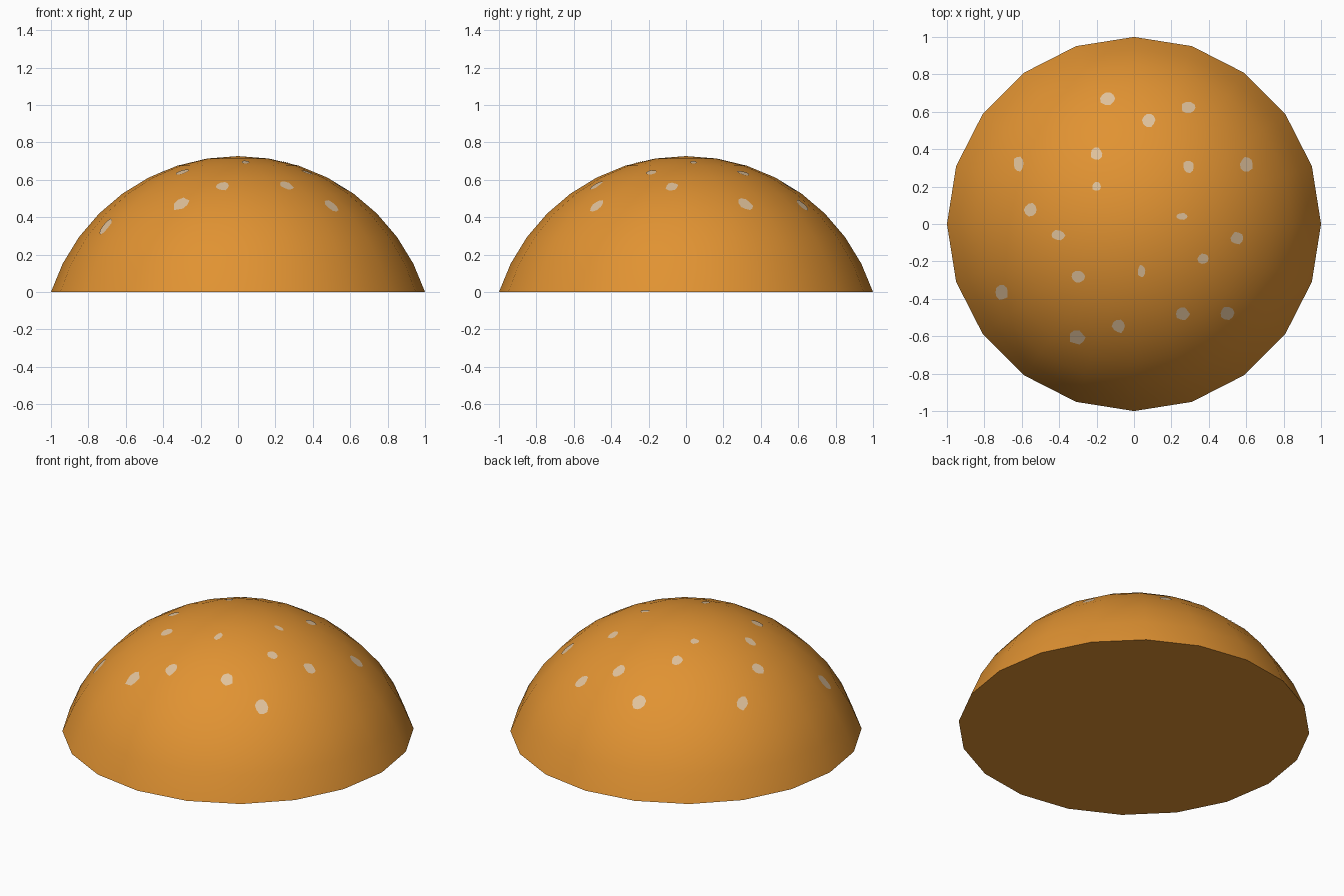
import bpy, bmesh, math, random
from mathutils import Vector
from mathutils.bvhtree import BVHTree

if "Cube" in bpy.data.objects:
    bpy.data.objects.remove(bpy.data.objects["Cube"])

random.seed(4)


def material(name, rgb):
    m = bpy.data.materials.new(name)
    m.diffuse_color = (*rgb, 1)
    m.use_nodes = True
    m.node_tree.nodes["Principled BSDF"].inputs["Base Color"].default_value = m.diffuse_color
    return m


def add_object(name, bm, mat):
    mesh = bpy.data.meshes.new(name)
    bm.to_mesh(mesh)
    bm.free()
    mesh.materials.append(mat)
    ob = bpy.data.objects.new(name, mesh)
    bpy.context.collection.objects.link(ob)
    return ob


crust = material("baked crust", (0.75, 0.29, 0.032))
seed_mat = material("sesame cream", (0.75, 0.54, 0.33))

# Bun: cap of a 20-sided sphere, cut on its ring 72 degrees from the pole
R = 1 / math.sin(math.radians(72))
drop = R * math.cos(math.radians(72))
bm = bmesh.new()
bmesh.ops.create_uvsphere(bm, u_segments=20, v_segments=20, radius=R)
bmesh.ops.translate(bm, verts=bm.verts, vec=(0, 0, -drop))
bmesh.ops.delete(bm, geom=[v for v in bm.verts if v.co.z < -0.01], context='VERTS')
rim = [e for e in bm.edges if e.is_boundary]
bmesh.ops.holes_fill(bm, edges=rim, sides=0)
bmesh.ops.recalc_face_normals(bm, faces=bm.faces)
for f in bm.faces:
    f.smooth = len(f.verts) < 5          # only the base stays flat
for e in rim:
    e.smooth = False
surface = BVHTree.FromBMesh(bm)
add_object("bun_top", bm, crust)

# Sesame seeds: x, y, half width, half depth as seen from above
SEEDS = [
    (-.14, .67, .043, .035), (.08, .555, .035, .038), (.29, .62, .040, .030),
    (-.20, .375, .032, .032), (-.20, .20, .024, .026), (-.615, .32, .028, .042),
    (.29, .305, .030, .034), (.60, .32, .035, .040), (-.55, .075, .035, .035),
    (-.405, -.06, .040, .027), (.255, .04, .034, .018), (.55, -.075, .036, .032),
    (.37, -.185, .030, .030), (.04, -.25, .022, .032), (-.30, -.28, .037, .030),
    (-.705, -.365, .034, .040), (-.305, -.605, .043, .036), (-.08, -.545, .036, .036),
    (.26, -.48, .036, .034), (.495, -.475, .038, .036)]
centre = Vector((0, 0, -drop))


def on_bun(x, y):
    hit = surface.ray_cast(Vector((x, y, 2)), Vector((0, 0, -1)))[0]
    return hit + (hit - centre).normalized() * 0.003


bm = bmesh.new()
N = 10
for x, y, w, d in SEEDS:
    mid = bm.verts.new(on_bun(x, y))
    wobble = [random.uniform(0.86, 1.1) for _ in range(N)]
    rings = []
    for s in (0.5, 1.0):
        rings.append([bm.verts.new(on_bun(
            x + s * k * w * math.cos(i * math.tau / N),
            y + s * k * d * math.sin(i * math.tau / N))) for i, k in enumerate(wobble)])
    inner, outer = rings
    for i in range(N):
        j = (i + 1) % N
        bm.faces.new((mid, inner[i], inner[j]))
        bm.faces.new((inner[i], outer[i], outer[j], inner[j]))
for f in bm.faces:
    f.smooth = True
add_object("sesame_seeds", bm, seed_mat)
